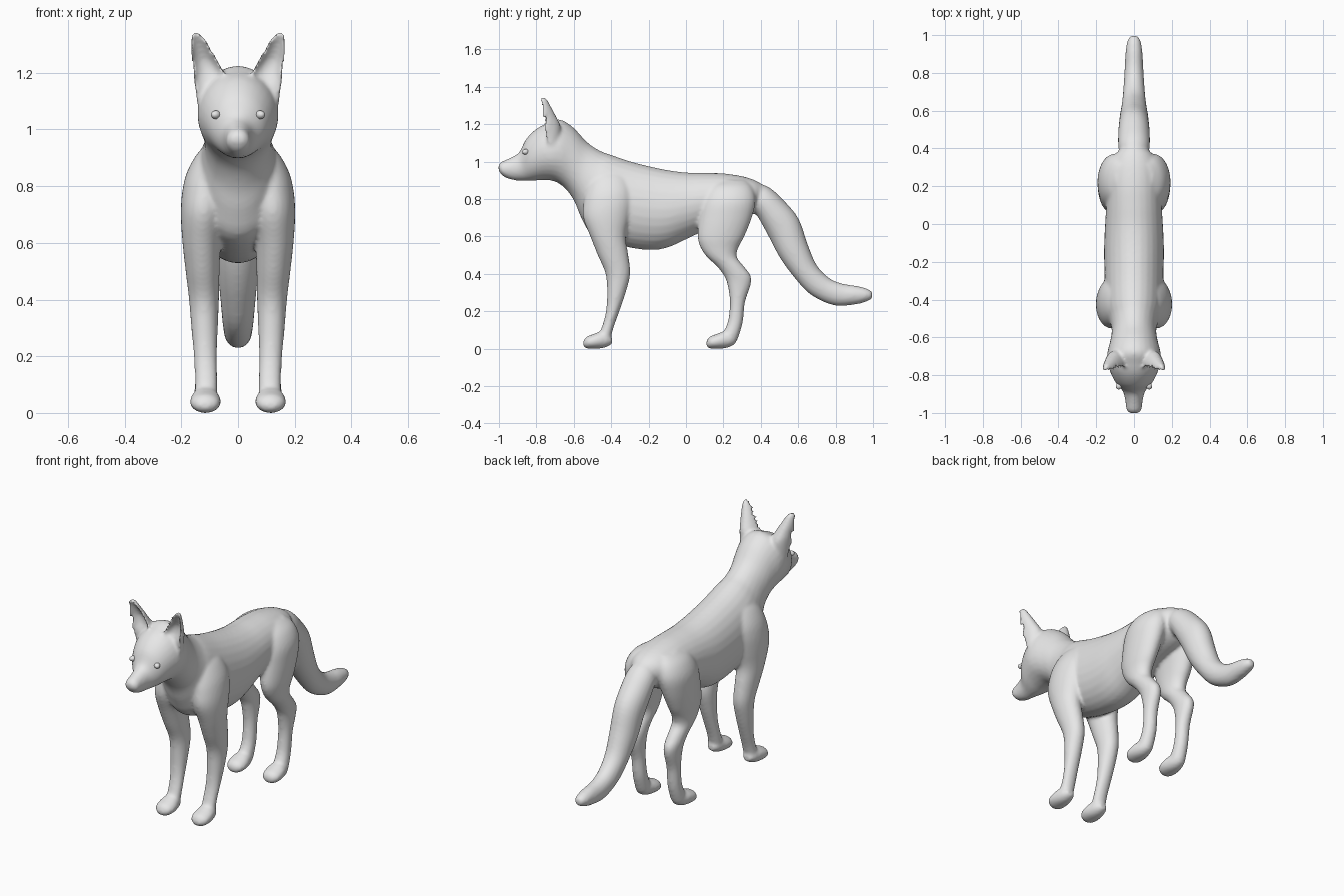
import bpy, bmesh, math
from mathutils import Vector

SIDES = 28

grey = bpy.data.materials.new("plain grey")
grey.diffuse_color = (0.8, 0.8, 0.8, 1)


def spline(rows, steps=4):
    """Catmull-Rom interpolation through rows of numbers."""
    rows = [Vector(r) for r in rows]
    out = []
    for i in range(len(rows) - 1):
        p0, p1 = rows[max(i - 1, 0)], rows[i]
        p2, p3 = rows[i + 1], rows[min(i + 2, len(rows) - 1)]
        for k in range(steps):
            t = k / steps
            out.append(0.5 * (2 * p1 + (p2 - p0) * t + (2 * p0 - 5 * p1 + 4 * p2 - p3) * t * t
                              + (3 * p1 - p0 - 3 * p2 + p3) * t ** 3))
    return out + [rows[-1]]


def skin(bm, rings):
    """Closed tube through rings of points."""
    loops = [[bm.verts.new(p) for p in ring] for ring in rings]
    faces = []
    for a, b in zip(loops, loops[1:]):
        n = len(a)
        for i in range(n):
            faces.append(bm.faces.new((a[i], a[(i + 1) % n], b[(i + 1) % n], b[i])))
    faces += [bm.faces.new(loops[0]), bm.faces.new(loops[-1])]
    bmesh.ops.recalc_face_normals(bm, faces=faces)


def loft(bm, rows, side=1):
    """Elliptic sections: (yA, zA, yB, zB, half width, centre x)."""
    rings = []
    for ya, za, yb, zb, hw, cx in spline(rows):
        ring = []
        for i in range(SIDES):
            a = math.tau * i / SIDES
            c, s = math.cos(a), math.sin(a)
            ring.append((side * (cx + hw * s),
                         (ya + yb) / 2 + c * (ya - yb) / 2,
                         (za + zb) / 2 + c * (za - zb) / 2))
        rings.append(ring)
    skin(bm, rings)


def ear(bm, rows, side):
    """Crescent sections open to the front: (z, inner x, outer x, rim y, depth, wall)."""
    rings = []
    for z, x0, x1, y, depth, wall in spline(rows):
        cx, hw = (x0 + x1) / 2, (x1 - x0) / 2
        ts = [math.pi * i / 12 for i in range(13)]
        back = [(side * (cx + hw * math.cos(t)), y + 0.012 + (depth - 0.012) * math.sin(t), z) for t in ts]
        front = [(side * (cx + hw * 0.96 * math.cos(t)), y + (depth - wall) * math.sin(t), z)
                 for t in reversed(ts)]
        rings.append(back + front)
    skin(bm, rings)


# Head, neck and trunk, from nose tip to rump
trunk = [
    (-1.004, .975, -1.000, .950, .020), (-.988, .998, -.978, .922, .040),
    (-.940, 1.020, -.930, .903, .046), (-.892, 1.050, -.875, .898, .060),
    (-.855, 1.120, -.820, .898, .098), (-.800, 1.175, -.770, .902, .125),
    (-.740, 1.205, -.715, .898, .142), (-.675, 1.225, -.675, .880, .140),
    (-.605, 1.185, -.635, .845, .126), (-.530, 1.105, -.595, .785, .118),
    (-.460, 1.058, -.560, .700, .130), (-.400, 1.036, -.500, .610, .150),
    (-.300, 1.002, -.340, .550, .156), (-.200, .976, -.200, .528, .158),
    (-.100, .955, -.100, .540, .158), (0, .942, 0, .585, .153),
    (.100, .940, .100, .630, .147), (.200, .937, .200, .660, .142),
    (.300, .922, .300, .690, .130), (.370, .900, .355, .720, .105),
    (.420, .870, .380, .760, .060)]

# Bushy tail
tail = [
    (.330, .900, .270, .760, .060), (.440, .865, .365, .725, .082), (.525, .790, .412, .655, .084),
    (.602, .695, .450, .585, .080), (.650, .560, .500, .490, .074), (.700, .445, .570, .392, .064),
    (.770, .375, .665, .290, .056), (.840, .347, .790, .232, .050), (.910, .336, .900, .236, .045),
    (.965, .322, .965, .252, .036), (.996, .305, .996, .268, .020)]

# Legs as (z, front y, back y, centre x, half width)
front_leg = [
    (.960, -.47, -.34, .060, .030), (.920, -.51, -.31, .080, .060), (.850, -.535, -.285, .100, .080),
    (.780, -.548, -.285, .115, .082), (.700, -.550, -.300, .122, .080), (.600, -.512, -.322, .128, .068),
    (.500, -.472, -.308, .125, .060), (.400, -.430, -.298, .120, .053), (.300, -.422, -.322, .118, .047),
    (.200, -.428, -.356, .115, .041), (.110, -.452, -.388, .112, .040), (.040, -.485, -.405, .114, .042)]
hind_leg = [
    (.900, .160, .320, .060, .040), (.860, .115, .355, .085, .070), (.790, .085, .372, .103, .086),
    (.700, .070, .352, .115, .078), (.600, .062, .312, .122, .066), (.540, .078, .280, .122, .058),
    (.490, .112, .272, .121, .053), (.440, .165, .310, .120, .048), (.390, .203, .346, .118, .045),
    (.340, .222, .346, .116, .042), (.250, .235, .316, .114, .038), (.150, .225, .305, .112, .038),
    (.090, .200, .290, .113, .040), (.040, .170, .272, .114, .042)]

# Paw as (y from the toe, top z, bottom z, half width)
paw = [(-.003, .042, .012, .020), (.015, .064, .001, .046), (.050, .078, 0, .055),
       (.090, .092, .001, .050), (.125, .085, .010, .040), (.150, .060, .025, .022)]

# Pointed cupped ear
ear_rows = [
    (1.080, .060, .142, -.730, .050, .049), (1.150, .048, .152, -.755, .085, .070),
    (1.200, .050, .158, -.768, .095, .052), (1.240, .068, .163, -.776, .083, .030),
    (1.280, .090, .167, -.782, .068, .026), (1.315, .112, .167, -.786, .053, .026),
    (1.334, .128, .163, -.785, .042, .030), (1.342, .138, .156, -.780, .030, .028)]

bm = bmesh.new()
loft(bm, [r + (0,) for r in trunk])
loft(bm, [r + (0,) for r in tail])
for side in (1, -1):
    for leg, toe in ((front_leg, -.546), (hind_leg, .112)):
        loft(bm, [(a, z, b, z, hw, cx) for z, a, b, cx, hw in leg], side)
        loft(bm, [(toe + y, t, toe + y, b, hw, .115) for y, t, b, hw in paw], side)
    ear(bm, ear_rows, side)
mesh = bpy.data.meshes.new("body")
bm.to_mesh(mesh)
bm.free()
body = bpy.data.objects.new("body", mesh)
bpy.context.collection.objects.link(body)
mesh.materials.append(grey)

# Fuse all parts into one smooth skin
fuse = body.modifiers.new("fuse", 'REMESH')
fuse.mode = 'VOXEL'
fuse.voxel_size = 0.009
fuse.use_smooth_shade = True
soften = body.modifiers.new("soften", 'SMOOTH')
soften.factor = 0.5
soften.iterations = 7

# Eyes
for side, name in ((1, "left_eye"), (-1, "right_eye")):
    bpy.ops.mesh.primitive_uv_sphere_add(segments=16, ring_count=10, radius=0.02,
                                         location=(side * .078, -.857, 1.052))
    eye = bpy.context.object
    eye.name = name
    eye.scale = (.8, 1, .75)
    eye.rotation_euler = (0, 0, side * .6)
    eye.data.materials.append(grey)
    bpy.ops.object.shade_smooth()
